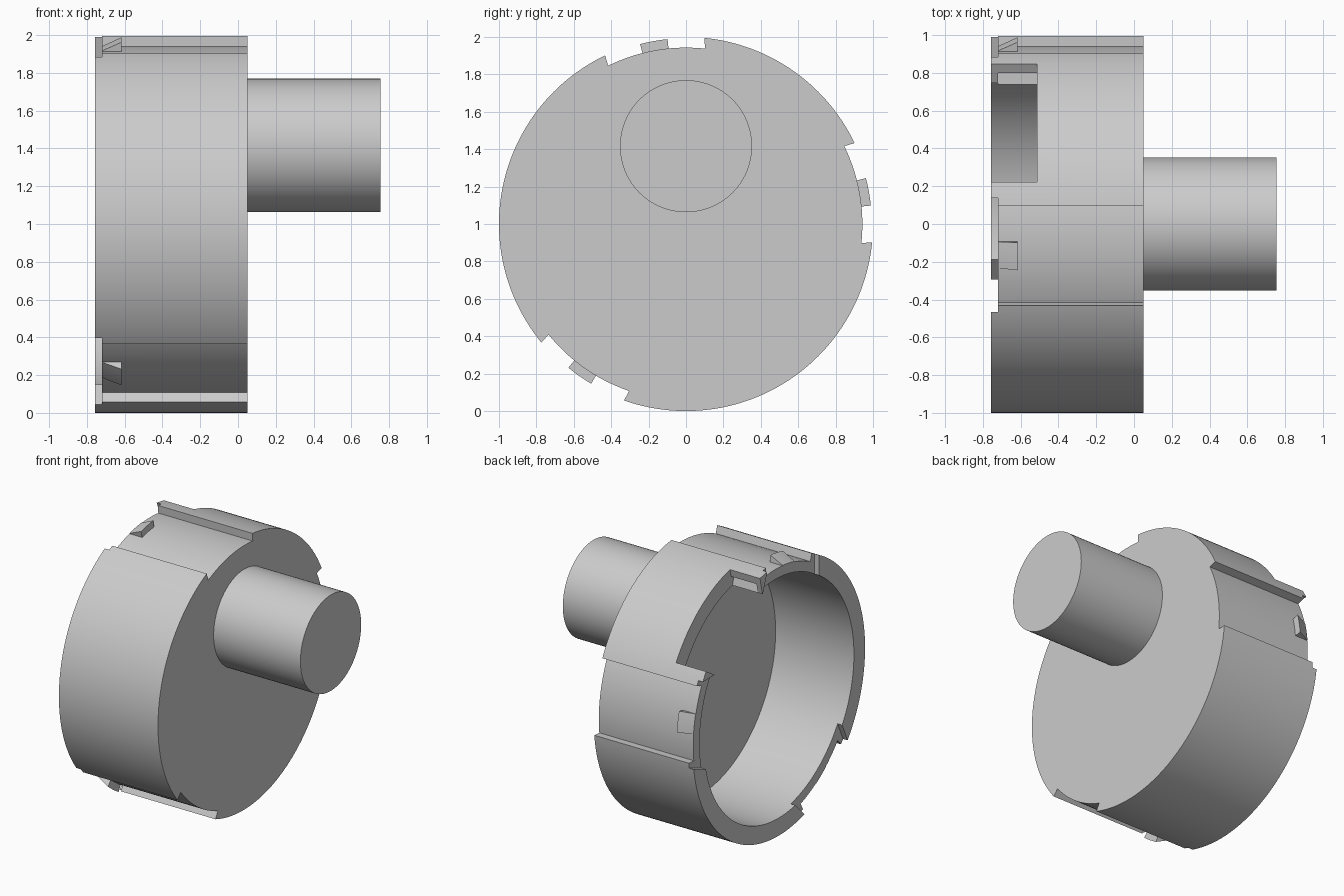
import bpy, bmesh, math

cube = bpy.data.objects.get("Cube")
if cube:
    bpy.data.objects.remove(cube, do_unlink=True)

grey = bpy.data.materials.new("plain_grey")
grey.use_nodes = True
colour = (0.6, 0.6, 0.6, 1)
grey.diffuse_color = colour
grey.node_tree.nodes["Principled BSDF"].inputs["Base Color"].default_value = colour

MOUTH, LIP, BACK, STUB_END = -0.757, -0.72, 0.049, 0.755
FLOOR, WINDOW_END = -0.12, -0.513
INNER, RECESS = 0.87, 0.943
CENTRES = (10, 100, 235)
WINDOW = 54.6


def polar(x, r, deg, z0=1.0):
    a = math.radians(deg)
    return (x, r * math.cos(a), z0 + r * math.sin(a))


def undercut(r):
    """Half angle of a gap whose end faces are slanted flat planes."""
    return math.degrees(math.asin(0.467 / r)) - 10


def finish(name, bm):
    bmesh.ops.recalc_face_normals(bm, faces=bm.faces)
    mesh = bpy.data.meshes.new(name)
    bm.to_mesh(mesh)
    bm.free()
    mesh.materials.append(grey)
    ob = bpy.data.objects.new(name, mesh)
    bpy.context.collection.objects.link(ob)
    return ob


def lathe(name, profile, z0=1.0, n=192):
    """Solid of revolution about the x direction, capped at both ends."""
    bm = bmesh.new()
    rings = [[bm.verts.new(polar(x, r, 360 * i / n, z0)) for i in range(n)]
             for x, r in profile]
    for a, b in zip(rings, rings[1:]):
        for i in range(n):
            j = (i + 1) % n
            bm.faces.new((a[i], a[j], b[j], b[i]))
    bm.faces.new(rings[0])
    bm.faces.new(rings[-1])
    return finish(name, bm)


def sector(name, centre, r0, half0, r1, half1, x0, x1, r1_end=None, n=24):
    """Arc-shaped block; the outer radius may ramp from r1 to r1_end."""
    bm = bmesh.new()
    rows = []
    for i in range(n + 1):
        t = 2 * i / n - 1
        a0, a1 = centre + t * half0, centre + t * half1
        rows.append([bm.verts.new(p) for p in (
            polar(x0, r0, a0), polar(x1, r0, a0),
            polar(x1, r1_end or r1, a1), polar(x0, r1, a1))])
    for a, b in zip(rows, rows[1:]):
        for k in range(4):
            m = (k + 1) % 4
            bm.faces.new((a[k], a[m], b[m], b[k]))
    bm.faces.new(rows[0])
    bm.faces.new(rows[-1])
    return finish(name, bm)


# Cup with a thick base, open towards -x
cup = lathe("cup", [(FLOOR, INNER), (MOUTH, INNER), (MOUTH, 1), (BACK, 1)])

# Cutters: outer recesses, undercut rim gaps, one window with undercut ends
cutters = []
for c in CENTRES:
    cutters += [
        sector("recess_cutter", c, RECESS, 16.2, 1.06, 15.1, -0.9, 0.2),
        sector("gap_cutter", c, 0.8, undercut(0.8), 1.06, undercut(1.06), -0.9, LIP)]
cutters += [
    sector("window_cutter", WINDOW, 0.8, 22.6, 1.06, 22.6, -0.9, WINDOW_END),
    sector("window_undercut", WINDOW, INNER - 0.01, 22.3, RECESS, 24.9, LIP, WINDOW_END)]

for cutter in cutters:
    mod = cup.modifiers.new("cut", "BOOLEAN")
    mod.operation = "DIFFERENCE"
    mod.solver = "EXACT"
    mod.object = cutter
bpy.context.view_layer.update()
graph = bpy.context.evaluated_depsgraph_get()
cut_mesh = bpy.data.meshes.new_from_object(cup.evaluated_get(graph))
cup.modifiers.clear()
cup.data = cut_mesh
cut_mesh.materials.clear()
cut_mesh.materials.append(grey)
for cutter in cutters:
    bpy.data.objects.remove(cutter, do_unlink=True)

# Off-centre shaft
parts = [cup, lathe("shaft", [(BACK - 0.02, 0.353), (STUB_END, 0.353)], 1.416, 96)]

# Ramped catches in the recesses
for c in CENTRES:
    parts.append(sector("catch", c, 0.93, 4.3, 0.946, 4.3, LIP, -0.617, 0.993, 6))

bpy.ops.object.select_all(action="DESELECT")
for ob in parts:
    ob.select_set(True)
bpy.context.view_layer.objects.active = cup
bpy.ops.object.shade_smooth_by_angle(angle=math.radians(25))
